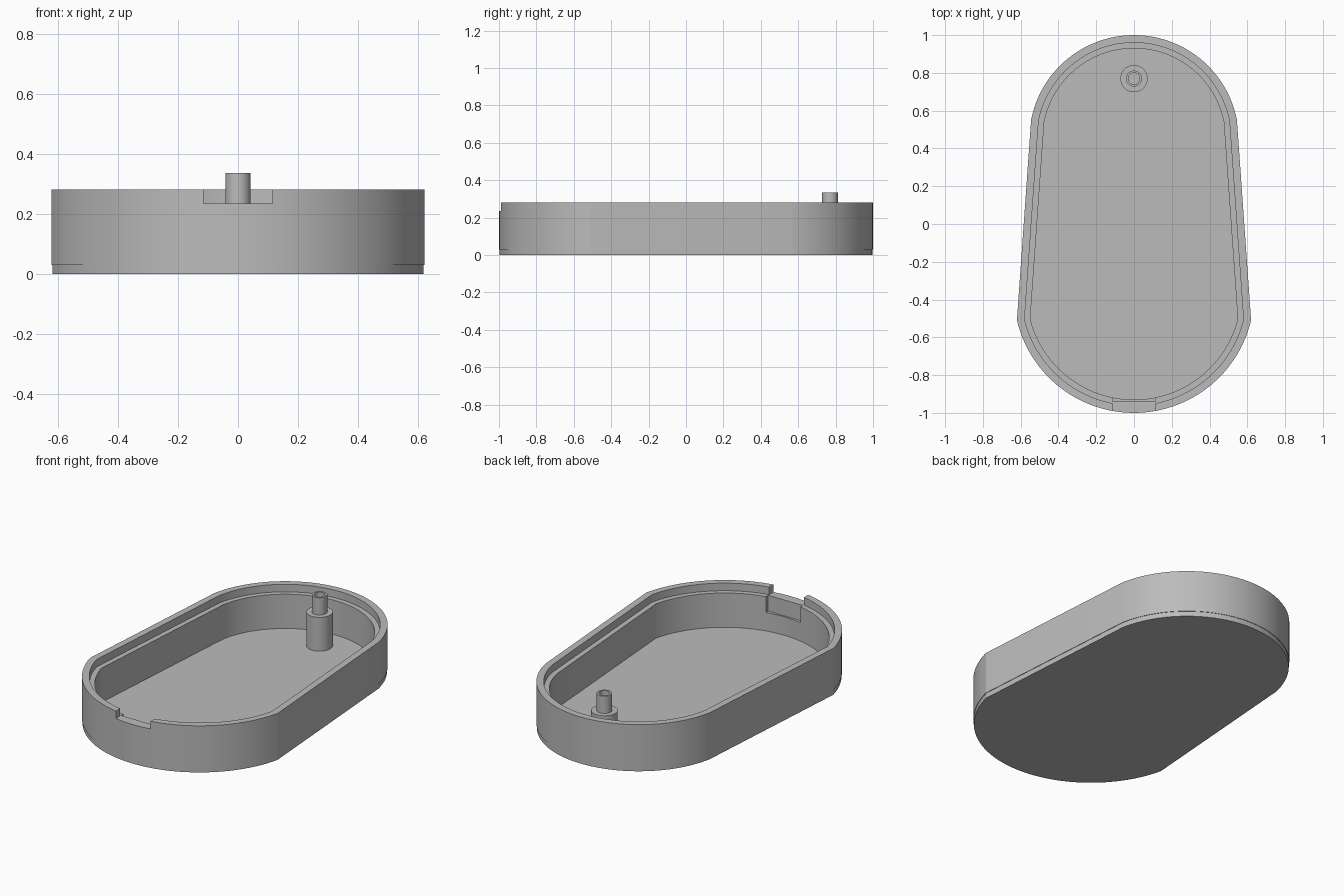
import bpy, bmesh, math
from mathutils import Vector

cube = bpy.data.objects.get("Cube")
if cube:
    bpy.data.objects.remove(cube, do_unlink=True)

grey = bpy.data.materials.new("plain grey")
grey.use_nodes = True
COLOUR = (0.5, 0.5, 0.5, 1)
grey.diffuse_color = COLOUR
grey.node_tree.nodes["Principled BSDF"].inputs["Base Color"].default_value = COLOUR


def arc(cy, r, a0, a1, n=48):
    """Points on a circle centred on the y axis, angles in degrees."""
    angles = [math.radians(a0 + (a1 - a0) * i / n) for i in range(n + 1)]
    return [Vector((r * math.cos(a), cy + r * math.sin(a))) for a in angles]


# Tray outline: narrow round back, wide round front, straight sides
OUTLINE = arc(0.445, 0.555, 11, 169) + arc(-0.363, 0.637, 193.3, 346.7)


def inset(points, d):
    """Mitred inward offset of a counter-clockwise outline."""
    result = []
    for i, p in enumerate(points):
        before = (p - points[i - 1]).normalized()
        after = (points[(i + 1) % len(points)] - p).normalized()
        n1, n2 = Vector((-before.y, before.x)), Vector((-after.y, after.x))
        result.append(p + (n1 + n2) * d / (1 + n1.dot(n2)))
    return result


def finish(name, bm):
    bmesh.ops.recalc_face_normals(bm, faces=bm.faces[:])
    mesh = bpy.data.meshes.new(name)
    bm.to_mesh(mesh)
    bm.free()
    mesh.materials.append(grey)
    obj = bpy.data.objects.new(name, mesh)
    bpy.context.collection.objects.link(obj)
    return obj


def loft(name, rings):
    """Skin a stack of equal-length rings and cap both ends."""
    bm = bmesh.new()
    loops = [[bm.verts.new((p.x, p.y, z)) for p in pts] for pts, z in rings]
    for low, high in zip(loops, loops[1:]):
        for i in range(len(low)):
            bm.faces.new((low[i - 1], low[i], high[i], high[i - 1]))
    bm.faces.new(loops[0])
    bm.faces.new(loops[-1])
    return finish(name, bm)


def select_only(obj):
    bpy.ops.object.select_all(action='DESELECT')
    obj.select_set(True)
    bpy.context.view_layer.objects.active = obj


def cut_box(target, x, y0, y1, z0, z1):
    """Cut a box, centred on x = 0, out of the target."""
    bm = bmesh.new()
    bmesh.ops.create_cube(bm, size=1)
    for v in bm.verts:
        v.co = (v.co.x * 2 * x, y1 if v.co.y > 0 else y0, z1 if v.co.z > 0 else z0)
    cutter = finish("notch_cutter", bm)
    cutter.hide_render = True
    mod = target.modifiers.new("cut", 'BOOLEAN')
    mod.operation, mod.solver, mod.object = 'DIFFERENCE', 'EXACT', cutter
    select_only(target)
    bpy.ops.object.modifier_apply(modifier=mod.name)
    bpy.data.objects.remove(cutter, do_unlink=True)


# Tray: base step, outer wall, rim, ledge, inner wall and floor
FLOOR, LEDGE, RIM = 0.03, 0.235, 0.28
sections = [(0.003, 0), (0.003, FLOOR), (0, FLOOR), (0, RIM),
            (0.04, RIM), (0.04, LEDGE), (0.07, LEDGE), (0.07, FLOOR)]
tray = loft("tray", [(inset(OUTLINE, d), z) for d, z in sections])

# Notch through the front rim, and the flat recess inside it
cut_box(tray, 0.115, -1.1, -0.9, LEDGE, 0.4)
cut_box(tray, 0.115, -0.94, -0.8, 0.14, 0.4)

# Stepped hollow post standing on the floor
post_profile = [(0.072, FLOOR - 0.01), (0.072, 0.232), (0.042, 0.232),
                (0.042, 0.335), (0.03, 0.335), (0.03, FLOOR + 0.01)]
post = loft("post", [(arc(0, r, 0, 352.5, 47), z) for r, z in post_profile])
post.location.y = 0.77

for obj in (tray, post):
    select_only(obj)
    bpy.ops.object.shade_smooth_by_angle(angle=math.radians(12))
